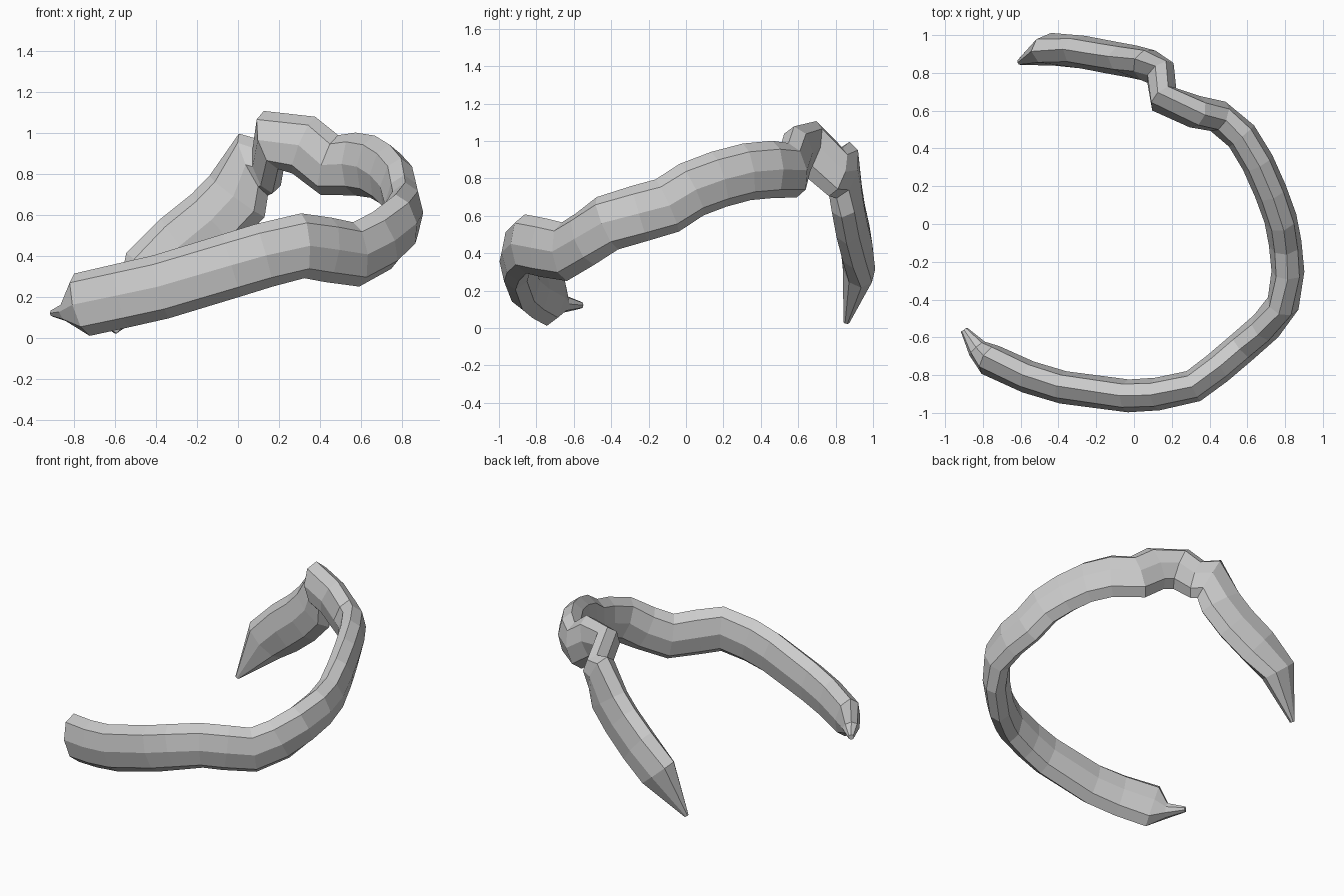
import bpy, math
from mathutils import Vector

if "Cube" in bpy.data.objects:
    bpy.data.objects.remove(bpy.data.objects["Cube"])

SIDES = 8
UP = Vector((0, 0, 1))

# Centre line in runs: (half height of the band, centre points)
runs = [
    # pointed end
    (.018, [(-.90, -.56, .122)]),
    (.05, [(-.83, -.66, .128)]),
    # front run
    (.158, [(-.76, -.72, .163), (-.56, -.81, .208), (-.375, -.865, .25),
            (-.03, -.91, .355), (.125, -.90, .403), (.315, -.858, .45),
            (.44, -.765, .43), (.575, -.65, .408)]),
    # right side, rising
    (.153, [(.70, -.54, .475), (.79, -.42, .56), (.815, -.25, .612),
            (.80, -.10, .655), (.775, .03, .74), (.722, .175, .795),
            (.655, .325, .835), (.57, .465, .848), (.445, .57, .843)]),
    # twisted neck
    (.15, [(.32, .595, .94), (.16, .66, .965)]),
    (.138, [(.14, .80, .835)]),
    # falling arm
    (.17, [(.075, .84, .845), (-.005, .86, .69), (-.115, .88, .575),
           (-.27, .91, .45)]),
    (.152, [(-.43, .925, .315)]),
    (.015, [(-.605, .858, .03)]),
]
rings = [(Vector(p), h) for h, points in runs for p in points]
last = len(rings) - 1

# Eight-sided oval ring at each point, tall side kept upright
verts = []
for i, (c, h) in enumerate(rings):
    before = c - rings[i - 1][0] if i > 0 else Vector()
    after = rings[i + 1][0] - c if i < last else Vector()
    tangent = (before.normalized() + after.normalized()).normalized()
    up = (UP - tangent * tangent.z).normalized()
    side = tangent.cross(up)
    thick = min(.087, 1.1 * h)
    for k in range(SIDES):
        a = 2 * math.pi * k / SIDES
        verts.append(c + up * h * math.cos(a) + side * thick * math.sin(a))

# Skin the rings and cap both ends
faces = [tuple(reversed(range(SIDES))),
         tuple(last * SIDES + k for k in range(SIDES))]
for i in range(last):
    for k in range(SIDES):
        n = (k + 1) % SIDES
        a, b = i * SIDES, (i + 1) * SIDES
        faces.append((a + k, a + n, b + n, b + k))

mesh = bpy.data.meshes.new("curved_band")
mesh.from_pydata(verts, [], faces)
mesh.update()
band = bpy.data.objects.new("curved_band", mesh)
bpy.context.collection.objects.link(band)

# Consistent outward normals
bpy.context.view_layer.objects.active = band
band.select_set(True)
bpy.ops.object.mode_set(mode='EDIT')
bpy.ops.mesh.select_all(action='SELECT')
bpy.ops.mesh.normals_make_consistent(inside=False)
bpy.ops.object.mode_set(mode='OBJECT')
